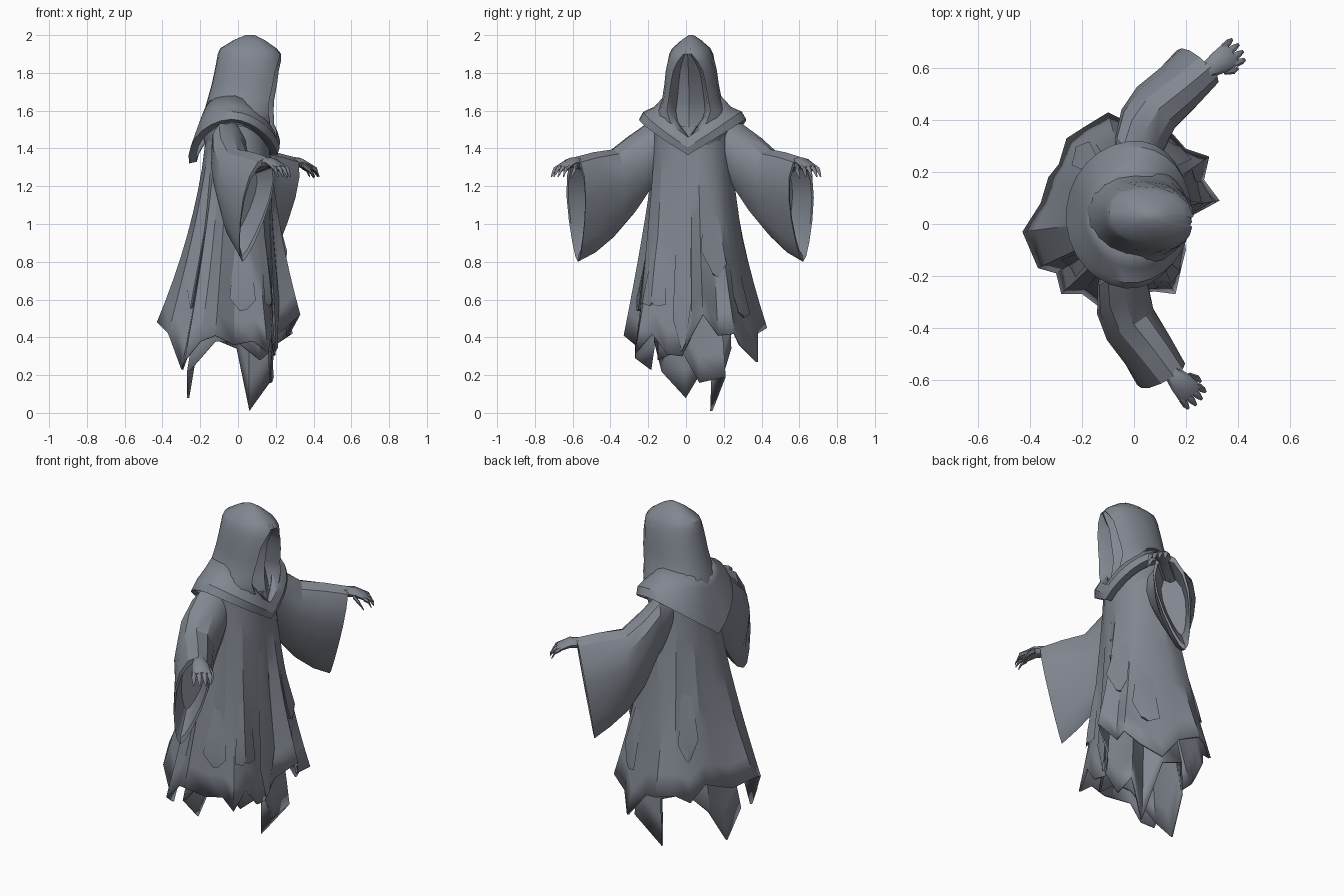
import bpy, bmesh, math
from mathutils import Matrix, Vector

if "Cube" in bpy.data.objects:
    bpy.data.objects.remove(bpy.data.objects["Cube"])

cloth = bpy.data.materials.new("slate grey")
cloth.diffuse_color = (0.22, 0.24, 0.28, 1)
cloth.use_nodes = True
cloth.node_tree.nodes["Principled BSDF"].inputs["Base Color"].default_value = cloth.diffuse_color

# The figure faces +x and is turned slightly about z
TURN = Matrix.Translation((0, 0.035, 0)) @ Matrix.Rotation(-0.118, 4, 'Z')
MIRROR = Matrix.Diagonal((1, -1, 1, 1))


def finish(name, bm, mat=None, thick=0, angle=32):
    if mat:
        bm.transform(mat)
    bmesh.ops.recalc_face_normals(bm, faces=bm.faces[:])
    me = bpy.data.meshes.new(name)
    bm.to_mesh(me)
    bm.free()
    me.materials.append(cloth)
    ob = bpy.data.objects.new(name, me)
    bpy.context.collection.objects.link(ob)
    if thick:
        m = ob.modifiers.new("thickness", 'SOLIDIFY')
        m.thickness, m.offset = thick, -1
    bpy.ops.object.select_all(action='DESELECT')
    ob.select_set(True)
    bpy.context.view_layer.objects.active = ob
    bpy.ops.object.shade_smooth_by_angle(angle=math.radians(angle))
    return ob


def loft(bm, rings, cap0=True, cap1=True):
    vs = [[bm.verts.new(p) for p in r] for r in rings]
    n = len(rings[0])
    for a, b in zip(vs, vs[1:]):
        for i in range(n):
            j = (i + 1) % n
            bm.faces.new((a[i], a[j], b[j], b[i]))
    if cap0:
        bm.faces.new(vs[0])
    if cap1:
        bm.faces.new(vs[-1])


# ---------- robe layers: an ellipse at the top spreading to a ragged hem ----------
def skirt_point(col, t, hem, top, power):
    z0, rx, ry = top
    i = int(math.floor(col))
    f = col - i
    pts = []
    for k in (i % len(hem), (i + 1) % len(hem)):
        h = Vector(hem[k])
        a = math.atan2(h.y - 0.03, h.x)
        w = t ** power
        s = 1 + (0.03 if k % 2 else -0.03) * math.sin(math.pi * min(t, 1))
        x = (rx * math.cos(a) * (1 - w) + h.x * w) * s
        y = (ry * math.sin(a) * (1 - w) + (h.y - 0.03) * w) * s
        pts.append(Vector((x, y + 0.03, z0 + (h.z - z0) * t)))
    return pts[0].lerp(pts[1], f)


def skirt(name, hem, top, power, rows=9):
    bm = bmesh.new()
    loft(bm, [[skirt_point(i, r / rows, hem, top, power) for i in range(len(hem))]
              for r in range(rows + 1)], True, False)
    finish(name, bm, thick=0.012, angle=25)


HEM = [(.33, .09, .52), (.27, .17, .41), (.29, .26, .42), (.20, .29, .36), (.12, .38, .27),
       (0, .38, .42), (-.10, .43, .45), (-.19, .375, .46), (-.26, .33, .42), (-.29, .23, .50),
       (-.33, .18, .48), (-.36, .08, .44), (-.43, -.03, .48), (-.37, -.17, .42),
       (-.30, -.19, .23), (-.28, -.27, .29), (-.20, -.27, .38), (-.12, -.33, .41),
       (-.02, -.27, .36), (.08, -.26, .38), (.16, -.27, .32), (.18, -.18, .42),
       (.20, -.10, .31), (.19, -.02, .30), (.22, .03, .42)]
ROBE_TOP = (1.52, .17, .20)
skirt("outer_robe", HEM, ROBE_TOP, 1.5)

UNDER = [(.18, .07, .16), (.19, .21, .19), (.06, .14, .01), (0, .24, .34), (-.15, .22, .40),
         (-.24, .12, .28), (-.27, 0, .08), (-.27, -.13, .22), (-.12, -.17, .38),
         (0, -.15, .37), (.12, -.15, .28), (.19, -.03, .34)]
skirt("under_robe", UNDER, (1.0, .15, .17), 1.1, 6)

# Torn cloth flaps lying over the robe
bm = bmesh.new()
for col, t0, t1, wid in ((23.2, .05, .98, 1.6), (1, .35, .72, 2), (3.2, .5, .85, 1.6),
                         (21, .45, .85, 1.8), (18.5, .5, .85, 1.6), (14, .35, .75, 1.6),
                         (8, .4, .8, 1.5)):
    def on(c, t, out):
        p = skirt_point(c, t, HEM, ROBE_TOP, 1.5)
        return p + Vector((p.x, p.y - .03, 0)).normalized() * out
    rings = []
    for s, push, w in ((0, -.008, .5), (.5, .006, .85), (.85, .012, 1), (1, .01, .25)):
        t = t0 + (t1 - t0) * s
        h = wid * w / 2
        rings.append([on(col - h, t, push), on(col, t, push + .008 * s),
                      on(col + h, t, push), on(col, t, -.02)])
    loft(bm, rings)
finish("torn_flaps", bm, angle=25)

# ---------- hood with a recessed, pointed face opening ----------
def spow(v, e):
    return math.copysign(abs(v) ** e, v)


bm = bmesh.new()
rings = []
for z, xb, xf, hw, d, op in ((2.0, .04, .09, .012, 0, 20), (1.975, -.02, .14, .05, 0, 20),
                             (1.93, -.095, .205, .10, 0, 12), (1.90, -.108, .23, .115, .01, 10),
                             (1.86, -.115, .235, .125, .05, 24), (1.81, -.125, .236, .134, .10, 35),
                             (1.74, -.14, .235, .142, .12, 40), (1.65, -.165, .222, .158, .12, 42),
                             (1.60, -.18, .212, .185, .10, 38), (1.54, -.19, .20, .20, .06, 28),
                             (1.47, -.19, .185, .19, .01, 12), (1.40, -.17, .17, .17, 0, 12)):
    cx, a = (xb + xf) / 2, (xf - xb) / 2
    ring = []
    for k in range(15):                       # outer shell, round the back
        th = math.radians(op + k * (360 - 2 * op) / 14)
        ring.append((cx + a * spow(math.cos(th), .85), hw * spow(math.sin(th), .95), z))
    for f, dep in ((-.86, .2), (-.62, 1), (0, .5), (.62, 1), (.86, .2)):   # inside, face ridge
        th = math.radians(op * f)
        ring.append((cx + a * spow(math.cos(th), .85) - d * dep,
                     hw * spow(math.sin(th), .95), z))
    rings.append(ring)
loft(bm, rings)
finish("hood", bm, TURN, angle=35)

# ---------- shoulder cape: V at the front, point at the back ----------
bm = bmesh.new()
rings = []
for rf, rb, ry, zs, df, db in ((.175, .165, .15, 1.68, .22, .05), (.205, .19, .205, 1.62, .16, .05),
                               (.222, .225, .262, 1.595, .19, .14), (.21, .262, .285, 1.555, .19, .235),
                               (.17, .22, .24, 1.53, .16, .20)):
    ring = []
    for k in range(28):
        th = 2 * math.pi * k / 28
        c, s = math.cos(th), math.sin(th)
        drop = (df if c > 0 else db) * (1 - abs(s)) ** .9
        ring.append(((rf if c > 0 else rb) * c, ry * s, zs - drop))
    rings.append(ring)
loft(bm, rings, False, False)
finish("shoulder_cape", bm, TURN, thick=0.01, angle=30)


# ---------- arms: bell sleeves and hands, mirrored ----------
def sleeve_ring(cx, cy, hw, zt, zb, shift, scale=1.0, n=14):
    mid, half = (zt + zb) / 2, (zt - zb) / 2
    ring = []
    for k in range(n):
        th = 2 * math.pi * k / n
        c, s = math.cos(th), math.sin(th)
        side = hw * s * (.85 + .35 * c) * scale
        ring.append((cx - .75 * side - shift * (1 - c) / 2, cy + .65 * side,
                     mid + half * c * scale))
    return ring


def tube(bm, stops, side, n=8):
    # stops: centre, half width, half height
    loft(bm, [[Vector(c) + side * (w * math.cos(2 * math.pi * k / n))
               + Vector((0, 0, h * math.sin(2 * math.pi * k / n))) for k in range(n)]
              for c, w, h in stops])


SIDE = Vector((-.67, .74, 0)).normalized()
for label, mat in (("left", TURN), ("right", TURN @ MIRROR)):
    bm = bmesh.new()
    loft(bm, [sleeve_ring(-.03, .12, .10, 1.56, 1.27, 0),
              sleeve_ring(-.025, .22, .12, 1.545, 1.20, 0),
              sleeve_ring(0, .32, .13, 1.475, 1.05, .02),
              sleeve_ring(.05, .42, .12, 1.395, .93, .04),
              sleeve_ring(.14, .51, .11, 1.38, .85, .08),
              sleeve_ring(.225, .60, .10, 1.355, .80, .13),
              sleeve_ring(.222, .597, .10, 1.355, .80, .13, .88),
              sleeve_ring(.13, .50, .09, 1.34, .90, .08, .75)])
    finish(label + "_sleeve", bm, mat, angle=30)

    # forearm, palm, four fingers and a thumb
    bm = bmesh.new()
    tube(bm, [((.12, .50, 1.29), .035, .035), ((.22, .59, 1.325), .034, .03),
              ((.255, .62, 1.325), .045, .026), ((.29, .652, 1.305), .05, .02),
              ((.305, .665, 1.295), .045, .014)], SIDE)
    for k, length in enumerate((.045, .058, .06, .05)):
        o = (k - 1.5)
        base = Vector((.292, .652, 1.302)) + SIDE * (o * .026)
        d = Vector((.72, .62, 0)) + SIDE * (o * .1)
        tube(bm, [(base, .014, .014),
                  (base + d * length * .6 + Vector((0, 0, -.014)), .013, .013),
                  (base + d * length + Vector((0, 0, -.05)), .005, .005)], SIDE, 6)
    base = Vector((.25, .615, 1.315)) - SIDE * .035
    tube(bm, [(base, .016, .016), (base - SIDE * .02 + Vector((.025, .02, -.03)), .013, .013),
              (base - SIDE * .02 + Vector((.045, .035, -.07)), .005, .005)], SIDE, 6)
    finish(label + "_hand", bm, mat, angle=40)
